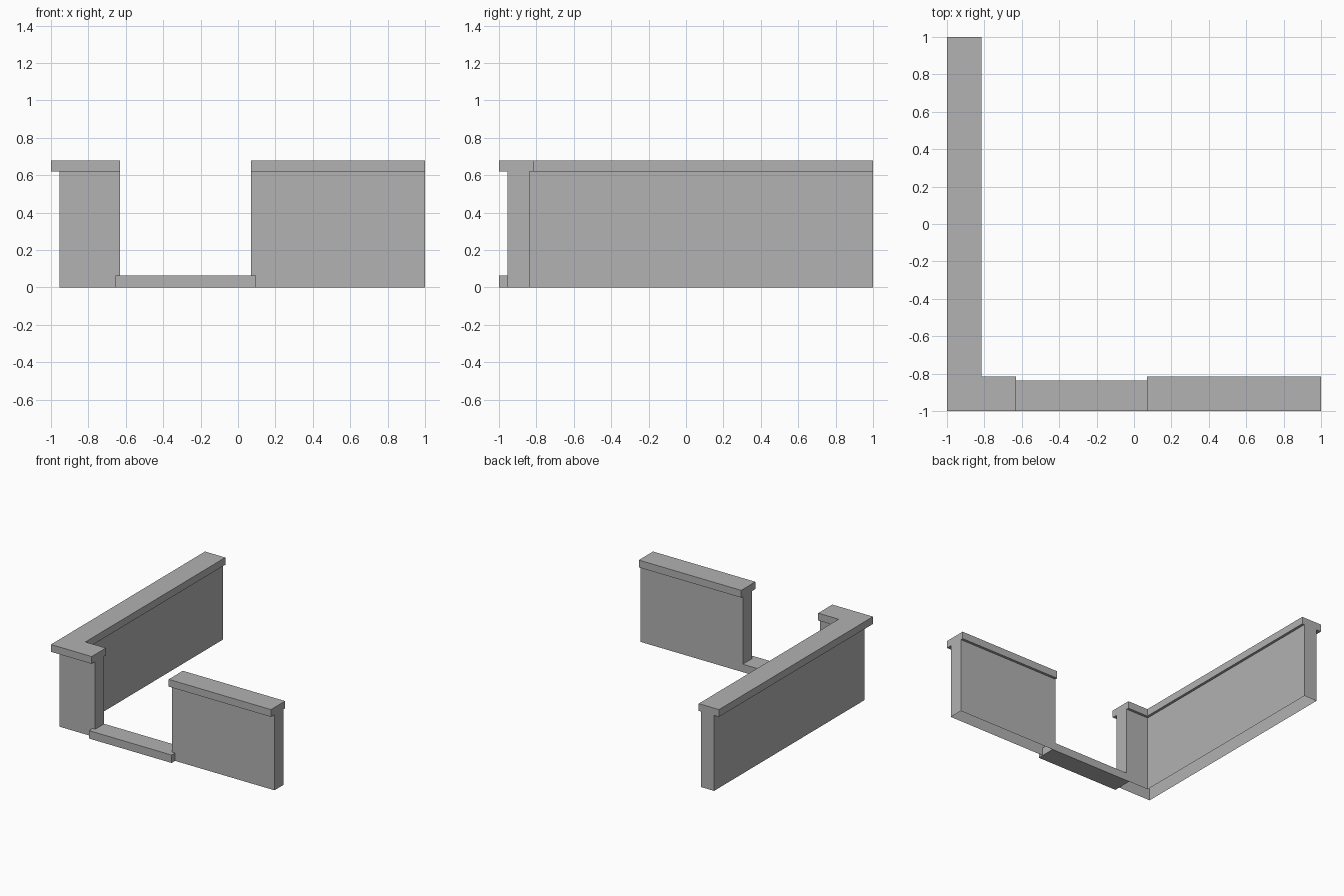
import bpy
import bmesh
from mathutils import Vector

cube = bpy.data.objects.get("Cube")
if cube:
    bpy.data.objects.remove(cube, do_unlink=True)

GREY = (0.445, 0.445, 0.445, 1.0)
grey = bpy.data.materials.new("plain grey")
grey.use_nodes = True
grey.diffuse_color = GREY
grey.node_tree.nodes["Principled BSDF"].inputs["Base Color"].default_value = GREY

# Wall section: distance in from the coping's outer edge, and height
WALL_IN, WALL_OUT, COPING = 0.163, 0.045, 0.184
LEDGE, TOP = 0.62, 0.68
SECTION = [(WALL_OUT, 0), (WALL_IN, 0), (WALL_IN, LEDGE), (COPING, LEDGE),
           (COPING, TOP), (0, TOP), (0, LEDGE), (WALL_OUT, LEDGE)]


def add_object(name, bm):
    bmesh.ops.recalc_face_normals(bm, faces=bm.faces)
    mesh = bpy.data.meshes.new(name)
    mesh.materials.append(grey)
    obj = bpy.data.objects.new(name, mesh)
    bpy.context.collection.objects.link(obj)
    return obj


def coped_wall(name, path):
    """Sweep the section along (corner, inward direction) pairs; open underneath."""
    bm = bmesh.new()
    rings = []
    for (x, y), (dx, dy) in path:
        rings.append([bm.verts.new((x + dx * d, y + dy * d, z)) for d, z in SECTION])
    n = len(SECTION)
    for a, b in zip(rings, rings[1:]):
        for i in range(n):
            j = (i + 1) % n
            bm.faces.new((a[i], a[j], b[j], b[i]))
    bm.faces.new(rings[0])
    bm.faces.new(rings[-1])
    obj = add_object(name, bm)
    underside = [f for f in bm.faces if all(v.co.z < 0.001 for v in f.verts)]
    bmesh.ops.delete(bm, geom=underside, context='FACES')
    bm.to_mesh(obj.data)
    bm.free()


def box(name, low, high):
    bm = bmesh.new()
    bmesh.ops.create_cube(bm, size=1)
    low, high = Vector(low), Vector(high)
    bmesh.ops.scale(bm, vec=high - low, verts=bm.verts)
    bmesh.ops.translate(bm, vec=(low + high) / 2, verts=bm.verts)
    obj = add_object(name, bm)
    bm.to_mesh(obj.data)
    bm.free()


# Long side wall turning the corner to the gateway
coped_wall("corner_wall", [((-0.63, -1), (0, 1)), ((-1, -1), (1, 1)), ((-1, 1), (1, 0))])
# Front wall on the other side of the gateway
coped_wall("front_wall", [((0.07, -1), (0, 1)), ((1, -1), (0, 1))])
# Threshold step across the gateway
box("threshold", (-0.655, -1, 0), (0.097, -0.837, 0.065))
